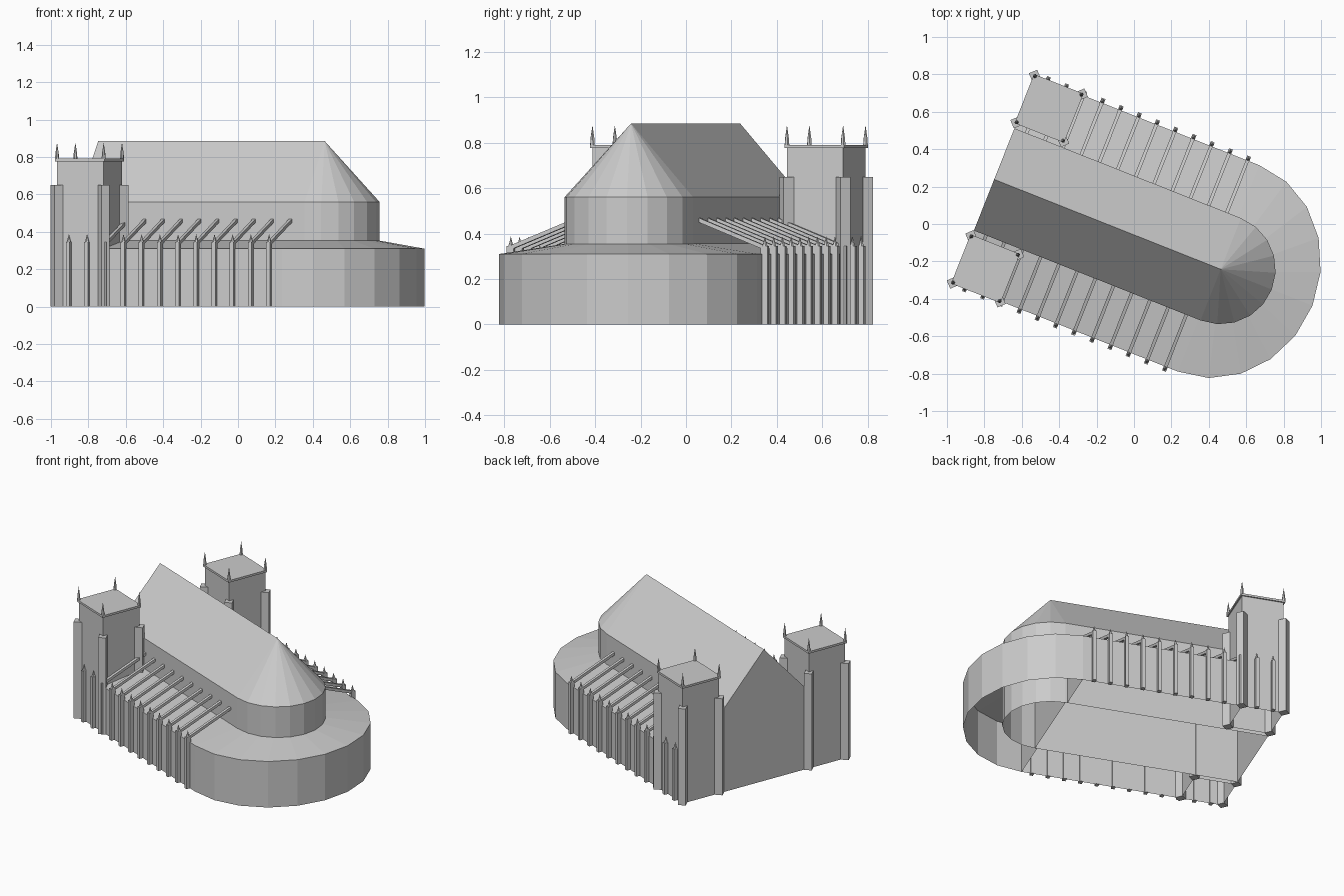
import bpy, bmesh, math
from mathutils import Matrix, Vector

cube = bpy.data.objects.get("Cube")
if cube:
    bpy.data.objects.remove(cube, do_unlink=True)

stone = bpy.data.materials.new("grey stone")
stone.use_nodes = True
GREY = (0.6, 0.6, 0.6, 1)
stone.diffuse_color = GREY
stone.node_tree.nodes["Principled BSDF"].inputs["Base Color"].default_value = GREY

# Plan frame: x along the nave toward the apse, y across, origin at the apse centre
PLACE = Matrix.Translation((0.4525, -0.2375, 0)) @ Matrix.Rotation(math.radians(-21.63), 4, "Z")
WEST = -1.291
NAVE, AISLE = 0.294, 0.593
EAVE, LEAN, WALL, RIDGE = 0.31, 0.355, 0.56, 0.885
APSE_X = 0.012
SEGS = 10


def finish(name, bm):
    bm.transform(PLACE)
    mesh = bpy.data.meshes.new(name)
    bm.to_mesh(mesh)
    bm.free()
    mesh.materials.append(stone)
    obj = bpy.data.objects.new(name, mesh)
    bpy.context.collection.objects.link(obj)


def drop_faces(bm, unwanted):
    bmesh.ops.delete(bm, geom=[f for f in bm.faces if unwanted(f)], context="FACES")


def is_floor(face):
    return all(abs(v.co.z) < 1e-5 for v in face.verts)


def add_box(bm, centre, size, rot=Matrix()):
    m = Matrix.Translation(centre) @ rot @ Matrix.Diagonal((*size, 1))
    bmesh.ops.create_cube(bm, size=1, matrix=m)


def add_cone(bm, x, y, z, bottom, top, height):
    bmesh.ops.create_cone(bm, cap_ends=True, segments=6, radius1=bottom, radius2=top, depth=height,
                          matrix=Matrix.Translation((x, y, z + height / 2)))


def hollow_prism(name, profile, x0, x1, unwanted):
    """Extrude a (y, z) outline along the nave, leaving out the unwanted faces."""
    bm = bmesh.new()
    face = bm.faces.new([bm.verts.new((x0, y, z)) for y, z in profile])
    out = bmesh.ops.extrude_face_region(bm, geom=[face], use_keep_orig=True)
    moved = [v for v in out["geom"] if isinstance(v, bmesh.types.BMVert)]
    bmesh.ops.translate(bm, verts=moved, vec=(x1 - x0, 0, 0))
    bmesh.ops.recalc_face_normals(bm, faces=bm.faces)
    drop_faces(bm, unwanted)
    finish(name, bm)


def half_round(name, rings, cx):
    """Skin half-ellipse rings given as (x radius, y radius, z)."""
    bm = bmesh.new()
    rows = []
    for rx, ry, z in rings:
        angles = [math.pi * (i / SEGS - 0.5) for i in range(SEGS + 1)]
        rows.append([bm.verts.new((cx + rx * math.cos(a), ry * math.sin(a), z)) for a in angles])
    for low, high in zip(rows, rows[1:]):
        for i in range(SEGS):
            bm.faces.new((low[i], low[i + 1], high[i + 1], high[i]))
    bmesh.ops.remove_doubles(bm, verts=bm.verts, dist=1e-5)
    finish(name, bm)


# Tall gabled nave, open underneath
hollow_prism("nave", [(-NAVE, 0), (NAVE, 0), (NAVE, WALL), (0, RIDGE), (-NAVE, WALL)], WEST, APSE_X, is_floor)

# Rounded east end, open underneath
half_round("ambulatory", [(0.54, AISLE, 0), (0.54, AISLE, EAVE), (NAVE, NAVE, LEAN)], 0)
half_round("apse", [(NAVE, NAVE, 0), (NAVE, NAVE, WALL), (0, 0, RIDGE)], APSE_X)

for side, label in ((1, "left"), (-1, "right")):
    # Lean-to aisle sharing the nave wall
    outline = [(side * NAVE, 0), (side * AISLE, 0), (side * AISLE, EAVE), (side * NAVE, LEAN)]
    hollow_prism(label + "_aisle", outline, WEST, 0,
                 lambda f: is_floor(f) or all(abs(abs(v.co.y) - NAVE) < 1e-5 for v in f.verts))

    # Side buttresses with pinnacles and flying arms
    piers, flyers = bmesh.new(), bmesh.new()
    for i in range(12):
        x = -1.221 + i * 0.1047
        y = side * 0.602
        add_box(piers, (x, y, 0.173), (0.022, 0.032, 0.346))
        add_cone(piers, x, y, 0.346, 0.012, 0.008, 0.012)
        add_cone(piers, x, y, 0.358, 0.008, 0, 0.03)
        start, end = Vector((x, y, 0.338)), Vector((x, side * 0.29, 0.46))
        arm = end - start
        tilt = Matrix.Rotation(math.atan2(arm.z, arm.y), 4, "X")
        add_box(flyers, (start + end) / 2, (0.018, arm.length, 0.018), tilt)
    finish(label + "_buttresses", piers)
    finish(label + "_flying_arms", flyers)

# Two west towers with diagonal corner buttresses, cornice and pinnacles
TX0, TX1, TY0, TY1, TOP = -1.292, -1.024, 0.328, 0.594, 0.79
for side, label in ((1, "left"), (-1, "right")):
    mid = Vector(((TX0 + TX1) / 2, side * (TY0 + TY1) / 2, 0))
    w, d = TX1 - TX0, TY1 - TY0
    body, cornice = bmesh.new(), bmesh.new()
    add_box(body, mid + Vector((0, 0, TOP / 2)), (w, d, TOP))
    drop_faces(body, is_floor)
    add_box(cornice, mid + Vector((0, 0, TOP - 0.006)), (w + 0.016, d + 0.016, 0.014))
    corners, pinnacles = bmesh.new(), bmesh.new()
    for sx in (-1, 1):
        for sy in (-1, 1):
            x, y = mid.x + sx * w / 2, mid.y + sy * d / 2
            turn = Matrix.Rotation(math.atan2(sy, sx), 4, "Z")
            add_box(corners, (x + sx * 0.001, y + sy * 0.001, 0.325), (0.05, 0.048, 0.65), turn)
            add_cone(pinnacles, x, y, TOP, 0.011, 0.009, 0.03)
            add_cone(pinnacles, x, y, TOP + 0.03, 0.009, 0, 0.058)
    finish(label + "_tower", body)
    finish(label + "_tower_cornice", cornice)
    finish(label + "_tower_buttresses", corners)
    finish(label + "_tower_pinnacles", pinnacles)
